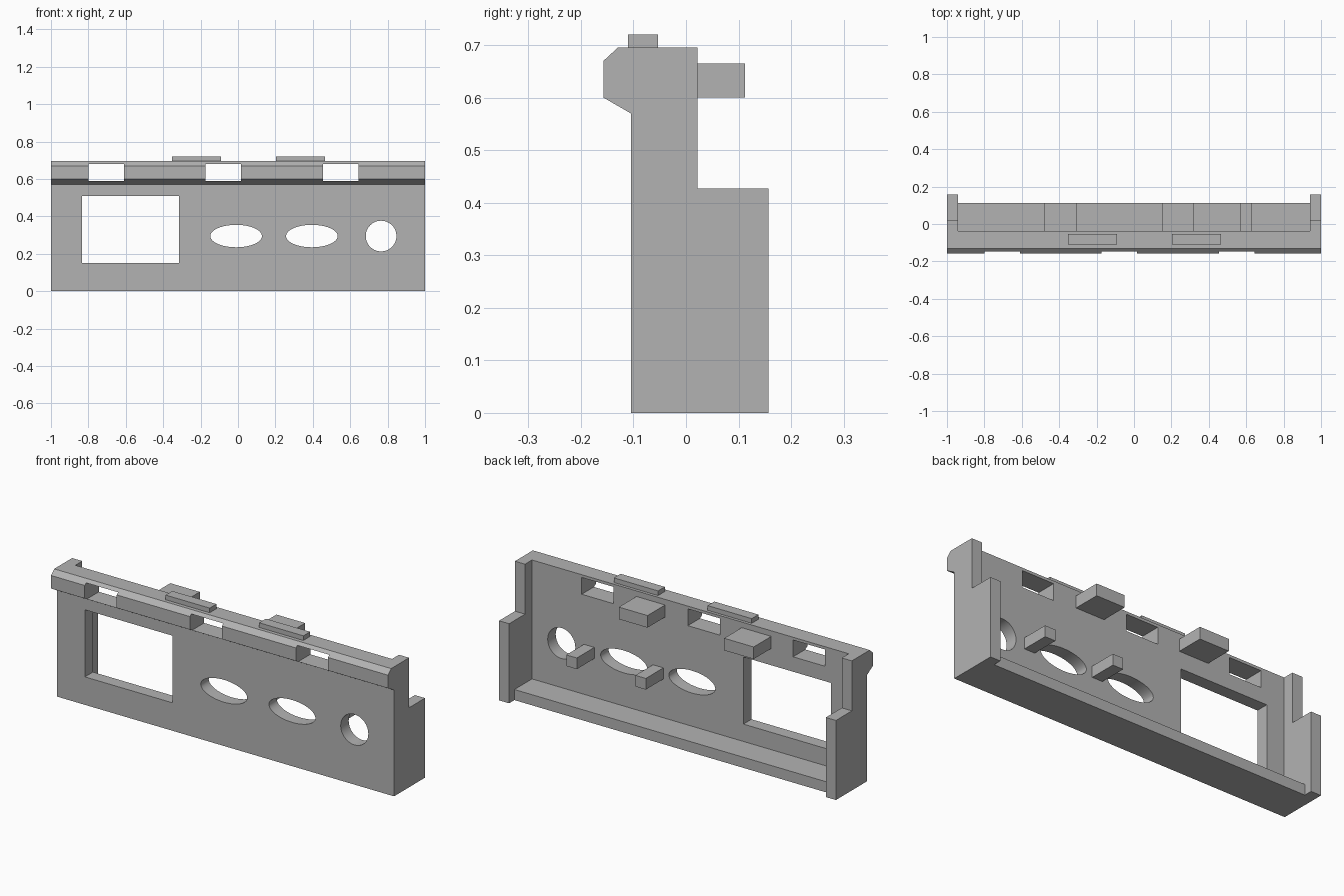
import bpy, bmesh, math
from mathutils import Vector

cube = bpy.data.objects.get("Cube")
if cube:
    bpy.data.objects.remove(cube, do_unlink=True)

grey = bpy.data.materials.new("plain_grey")
grey.use_nodes = True
GREY = (0.45, 0.45, 0.45, 1)
grey.diffuse_color = GREY
grey.node_tree.nodes["Principled BSDF"].inputs["Base Color"].default_value = GREY


def prism(name, outline, direction):
    """Extrude a closed outline along a direction."""
    bm = bmesh.new()
    base = bm.faces.new([bm.verts.new(p) for p in outline])
    moved = bmesh.ops.extrude_face_region(bm, geom=[base])["geom"]
    bmesh.ops.translate(bm, vec=Vector(direction),
                        verts=[v for v in moved if isinstance(v, bmesh.types.BMVert)])
    bmesh.ops.recalc_face_normals(bm, faces=bm.faces)
    mesh = bpy.data.meshes.new(name)
    bm.to_mesh(mesh)
    bm.free()
    mesh.materials.append(grey)
    obj = bpy.data.objects.new(name, mesh)
    bpy.context.collection.objects.link(obj)
    return obj


def side_profile(name, x0, x1, yz):
    return prism(name, [(x0, y, z) for y, z in yz], (x1 - x0, 0, 0))


def box(name, x, y, z):
    return side_profile(name, *x, [(y[0], z[0]), (y[1], z[0]), (y[1], z[1]), (y[0], z[1])])


def combine(body, other, operation):
    """Apply a boolean and discard the helper."""
    other.hide_render = True
    mod = body.modifiers.new(operation.title(), "BOOLEAN")
    mod.object, mod.operation, mod.solver = other, operation, "EXACT"
    bpy.context.view_layer.objects.active = body
    bpy.ops.object.modifier_apply(modifier=mod.name)
    bpy.data.objects.remove(other, do_unlink=True)


FRONT, BACK, TOP = -0.105, -0.037, 0.695
INNER = 0.94

# Front panel with overhanging, bevelled lip
panel = side_profile("front_panel", -1, 1, [
    (FRONT, 0), (BACK, 0), (BACK, TOP), (-0.13, TOP),
    (-0.157, 0.67), (-0.157, 0.60), (FRONT, 0.57)])

# Stepped end walls
for side in (-1, 1):
    wall = side_profile("end_wall", side * INNER, side, [
        (-0.07, 0), (0.157, 0), (0.157, 0.427), (0.022, 0.427),
        (0.022, TOP), (-0.07, TOP)])
    combine(panel, wall, "UNION")

# Bottom ledge
combine(panel, box("bottom_ledge", (-0.97, 0.97), (-0.07, 0.112), (0, 0.057)), "UNION")

# Rectangular display opening and lip slots
THROUGH = (-0.3, 0)
combine(panel, box("display_cut", (-0.835, -0.315), THROUGH, (0.15, 0.51)), "DIFFERENCE")
for x in (-0.80, -0.175, 0.455):
    combine(panel, box("slot_cut", (x, x + 0.19), THROUGH, (0.59, 0.68)), "DIFFERENCE")

# Two oval openings and one round opening
for x, rx, rz in ((-0.01, 0.138, 0.06), (0.395, 0.138, 0.06), (0.765, 0.082, 0.082)):
    ring = [math.tau * i / 48 for i in range(48)]
    oval = [(x + rx * math.cos(a), THROUGH[0], 0.295 + rz * math.sin(a)) for a in ring]
    combine(panel, prism("oval_cut", oval, (0, 0.3, 0)), "DIFFERENCE")

# Merge coplanar faces and smooth the curved hole walls
bm = bmesh.new()
bm.from_mesh(panel.data)
bmesh.ops.remove_doubles(bm, verts=bm.verts, dist=0.0001)
bmesh.ops.dissolve_limit(bm, angle_limit=0.01, verts=bm.verts, edges=bm.edges)
bm.to_mesh(panel.data)
bm.free()
bpy.ops.object.select_all(action="DESELECT")
panel.select_set(True)
bpy.context.view_layer.objects.active = panel
bpy.ops.object.shade_smooth_by_angle(angle=math.radians(30))

# Rear support tabs and smaller pegs
for i, (x0, x1) in enumerate(((-0.48, -0.305), (0.15, 0.32)), 1):
    box(f"rear_tab_{i}", (x0, x1), (BACK, 0.112), (0.60, 0.665))
for i, x in enumerate((0.16, 0.57), 1):
    box(f"rear_peg_{i}", (x, x + 0.062), (BACK, 0.112), (0.265, 0.325))

# Low locating strips on the top edge
for i, x in enumerate((-0.353, 0.203), 1):
    box(f"top_strip_{i}", (x, x + 0.262), (-0.11, -0.053), (TOP, 0.72))
